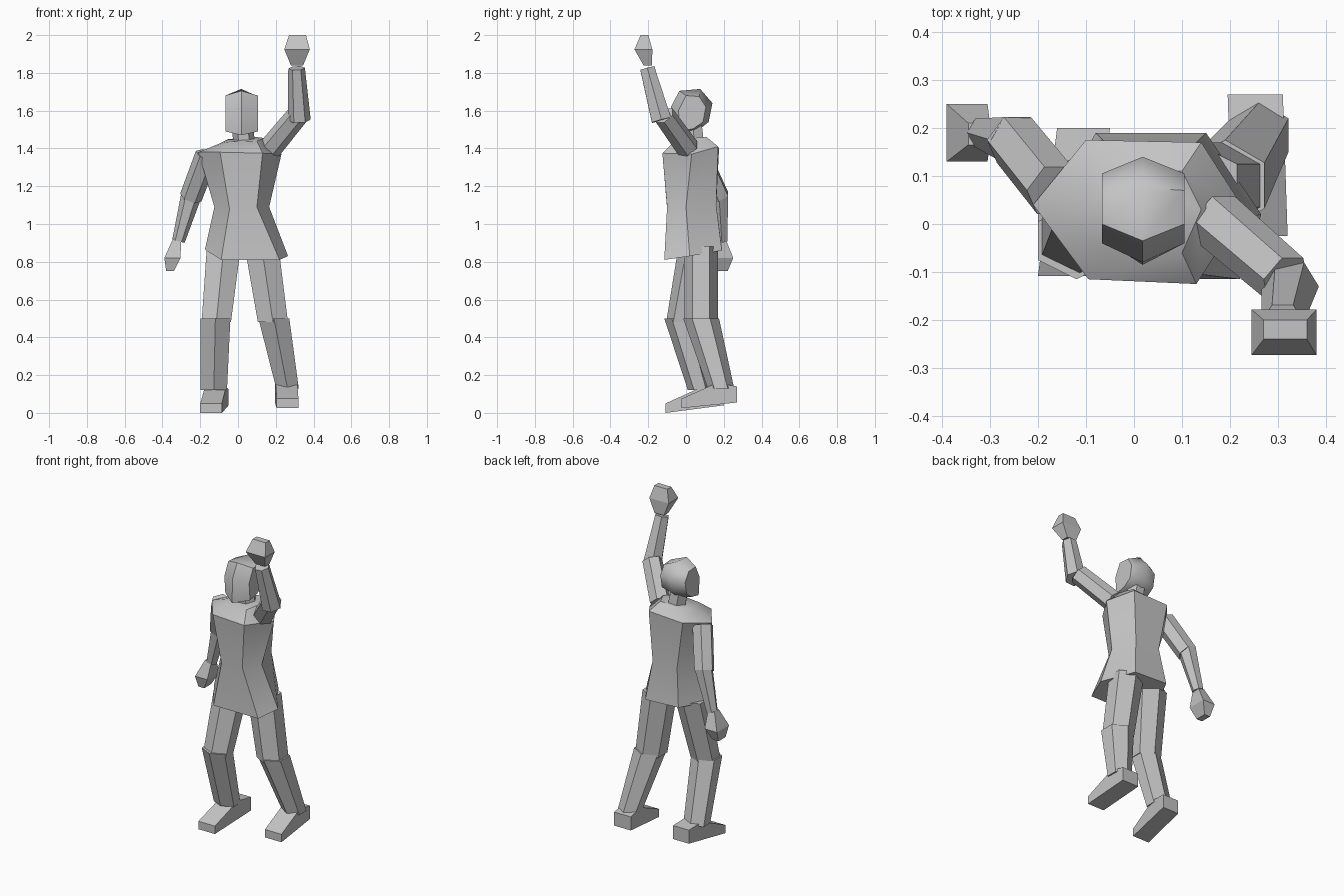
import bpy, bmesh
from math import cos, sin, pi, radians
from mathutils import Vector

cube = bpy.data.objects.get("Cube")
if cube:
    bpy.data.objects.remove(cube, do_unlink=True)

# One plain grey for the whole figure
GREY = (0.55, 0.55, 0.55, 1)
mat = bpy.data.materials.new("plain grey")
mat.use_nodes = True
mat.diffuse_color = GREY
mat.node_tree.nodes["Principled BSDF"].inputs["Base Color"].default_value = GREY


def loft(name, rings, smooth=None):
    """Skin a list of equal-length rings and cap both ends."""
    bm = bmesh.new()
    rows = [[bm.verts.new(p) for p in ring] for ring in rings]
    n = len(rows[0])
    for a, b in zip(rows, rows[1:]):
        for i in range(n):
            j = (i + 1) % n
            bm.faces.new((a[i], a[j], b[j], b[i]))
    bm.faces.new(rows[0])
    bm.faces.new(rows[-1])
    bmesh.ops.recalc_face_normals(bm, faces=bm.faces)
    mesh = bpy.data.meshes.new(name)
    bm.to_mesh(mesh)
    bm.free()
    mesh.materials.append(mat)
    obj = bpy.data.objects.new(name, mesh)
    bpy.context.collection.objects.link(obj)
    if smooth:
        bpy.ops.object.select_all(action='DESELECT')
        obj.select_set(True)
        bpy.context.view_layer.objects.active = obj
        bpy.ops.object.shade_smooth_by_angle(angle=radians(smooth))
    return obj


def hexagon(centre, u, v):
    c = Vector(centre)
    return [c + u * cos(i * pi / 3) + v * sin(i * pi / 3) for i in range(6)]


def arm_part(name, a, b, ra, rb):
    """Six-sided tapered bar square to its own axis."""
    axis = (Vector(b) - Vector(a)).normalized()
    u = axis.cross(Vector((0, 1, 0))).normalized()
    v = axis.cross(u)
    loft(name, [hexagon(a, u * ra, v * ra), hexagon(b, u * rb, v * rb)])


def leg_part(name, *ends):
    """Six-sided bar with level ends: centre, half width, half depth."""
    loft(name, [hexagon(c, Vector((0, d, 0)), Vector((w * 1.15, 0, 0)))
                for c, w, d in ends])


def box_rings(name, rows):
    """Four-sided loft from (z, x0, x1, y0, y1) rows."""
    loft(name, [[(x0, y0, z), (x1, y0, z), (x1, y1, z), (x0, y1, z)]
                for z, x0, x1, y0, y1 in rows])


# Jacket: six-cornered rings (right, front pair, left, back pair)
loft("jacket", [
    [(-.175, .01, .865), (-.09, -.115, .81), (.22, -.115, .81),
     (.265, .02, .83), (.15, .19, .86), (-.08, .19, .87)],
    [(-.125, .02, 1.09), (-.045, -.1, 1.08), (.1, -.1, 1.09),
     (.165, 0, 1.09), (.12, .16, 1.1), (-.05, .16, 1.1)],
    [(-.21, .04, 1.38), (-.095, -.115, 1.38), (.13, -.125, 1.375),
     (.23, .03, 1.37), (.14, .17, 1.41), (-.1, .175, 1.4)],
    [(-.1, .02, 1.425), (-.05, -.05, 1.435), (.1, -.06, 1.44),
     (.14, .03, 1.455), (.1, .11, 1.46), (-.05, .11, 1.45)],
], smooth=42)

# Neck and head
arm_part("neck", (.035, .045, 1.42), (.02, .035, 1.53), .058, .055)
side = [(0, 1.68), (.07, 1.675), (.105, 1.62), (.09, 1.54),
        (.04, 1.505), (-.03, 1.49), (-.04, 1.6)]
middle = [(-.035, 1.705), (.075, 1.715), (.14, 1.64), (.12, 1.54),
          (.05, 1.485), (-.085, 1.47), (-.08, 1.62)]
loft("head", [[(x, y, z) for y, z in prof] for x, prof in
              ((-.067, side), (.018, middle), (.105, side))], smooth=50)

# Raised left arm
arm_part("left_upper_arm", (.17, .01, 1.4), (.315, -.115, 1.575), .062, .058)
arm_part("left_forearm", (.325, -.13, 1.55), (.31, -.205, 1.825), .06, .044)
box_rings("left_hand", [(1.84, .28, .345, -.225, -.18),
                        (1.925, .245, .38, -.273, -.178),
                        (2.0, .27, .36, -.24, -.2)])

# Lowered right arm
arm_part("right_upper_arm", (-.165, .07, 1.365), (-.25, .175, 1.14), .062, .06)
arm_part("right_forearm", (-.245, .175, 1.16), (-.315, .19, .91), .055, .034)
box_rings("right_hand", [(.92, -.345, -.3, .165, .21),
                         (.82, -.39, -.305, .13, .25),
                         (.75, -.38, -.34, .15, .22)])

# Legs
leg_part("left_thigh", ((.125, .08, .88), .09, .09), ((.185, .08, .48), .08, .09))
leg_part("left_shin", ((.19, .08, .5), .082, .095), ((.262, .185, .13), .06, .07))
leg_part("right_thigh", ((-.075, .05, .88), .09, .09), ((-.115, -.03, .48), .078, .075))
leg_part("right_shin", ((-.12, -.035, .5), .08, .08), ((-.128, .075, .12), .07, .065))


def foot(name, toe, heel):
    """Wedge shoe from toe and heel (x0, x1, y, z), with a high instep."""
    rings = []
    for t, height in ((0, .05), (.5, .1), (.62, .115), (1, .085)):
        x0, x1, y, z = [a + (b - a) * t for a, b in zip(toe, heel)]
        rings.append([(x0, y, z), (x1, y, z), (x1, y, z + height), (x0, y, z + height)])
    loft(name, rings)


foot("left_foot", (.205, .32, -.025, .025), (.195, .31, .27, .055))
foot("right_foot", (-.2, -.085, -.108, 0), (-.16, -.05, .2, .04))
